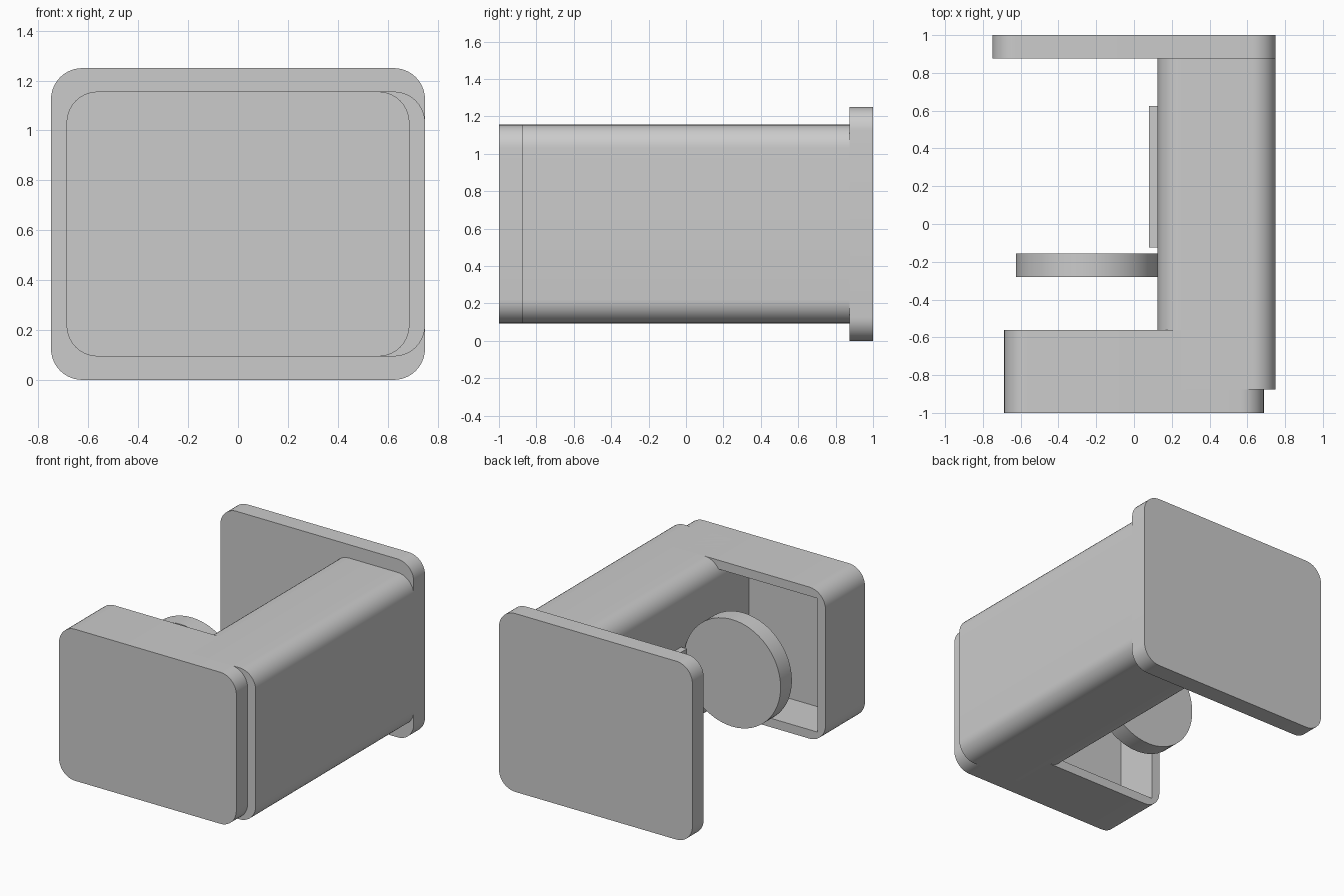
import bpy, bmesh, math

if "Cube" in bpy.data.objects:
    bpy.data.objects.remove(bpy.data.objects["Cube"])

grey = bpy.data.materials.new("light_grey")
grey.diffuse_color = (0.6, 0.6, 0.6, 1.0)
grey.use_nodes = True
grey.node_tree.nodes["Principled BSDF"].inputs["Base Color"].default_value = grey.diffuse_color


def prism(name, profile, y0, y1):
    """Extrude an XZ profile along Y from y0 to y1."""
    bm = bmesh.new()
    face = bm.faces.new([bm.verts.new((x, y0, z)) for x, z in profile])
    ext = bmesh.ops.extrude_face_region(bm, geom=[face])
    verts = [g for g in ext["geom"] if isinstance(g, bmesh.types.BMVert)]
    bmesh.ops.translate(bm, verts=verts, vec=(0, y1 - y0, 0))
    bmesh.ops.recalc_face_normals(bm, faces=bm.faces)
    mesh = bpy.data.meshes.new(name)
    bm.to_mesh(mesh)
    bm.free()
    mesh.materials.append(grey)
    obj = bpy.data.objects.new(name, mesh)
    bpy.context.collection.objects.link(obj)
    return obj


def rounded(x0, x1, z0, z1, r=0.125, n=10):
    """Rounded rectangle outline."""
    pts = []
    for k, (cx, cz) in enumerate([(x1 - r, z1 - r), (x0 + r, z1 - r),
                                  (x0 + r, z0 + r), (x1 - r, z0 + r)]):
        for i in range(n + 1):
            a = math.radians(90) * (k + i / n)
            pts.append((cx + r * math.cos(a), cz + r * math.sin(a)))
    return pts


def rect(x0, x1, z0, z1):
    return [(x0, z0), (x1, z0), (x1, z1), (x0, z1)]


Z0, Z1, MID = 0.094, 1.156, 0.625

# Back plate and long side body
back_plate = prism("back_plate", rounded(-0.75, 0.75, 0, 1.25), 0.875, 1)
side_body = prism("side_body", rounded(0.125, 0.75, Z0, Z1), -0.875, 0.875)

# Front cup, hollowed from behind
front_cup = prism("front_cup", rounded(-0.6875, 0.6875, Z0, Z1), -1, -0.5625)
cutter = prism("cup_cutter", rect(-0.625, 0.3, Z0 + 0.0625, Z1 - 0.0625), -0.875, -0.4)
cut = front_cup.modifiers.new("hollow", "BOOLEAN")
cut.operation = "DIFFERENCE"
cut.solver = "EXACT"
cut.object = cutter
bpy.context.view_layer.objects.active = front_cup
front_cup.select_set(True)
bpy.ops.object.modifier_apply(modifier="hollow")
bpy.data.objects.remove(cutter)

# Disc beside the body, facing the cup
circle = [(-0.25 + 0.375 * math.cos(math.tau * i / 64),
           MID + 0.375 * math.sin(math.tau * i / 64)) for i in range(64)]
disc = prism("disc", circle, -0.28, -0.155)

# Narrow rail on the inner side of the body
rail = prism("inner_rail", rect(0.08, 0.14, MID - 0.094, MID + 0.094), -0.125, 0.625)

# Smooth the rounded corners, keep the edges sharp
bpy.ops.object.select_all(action="SELECT")
bpy.context.view_layer.objects.active = side_body
bpy.ops.object.shade_smooth_by_angle(angle=math.radians(30))
